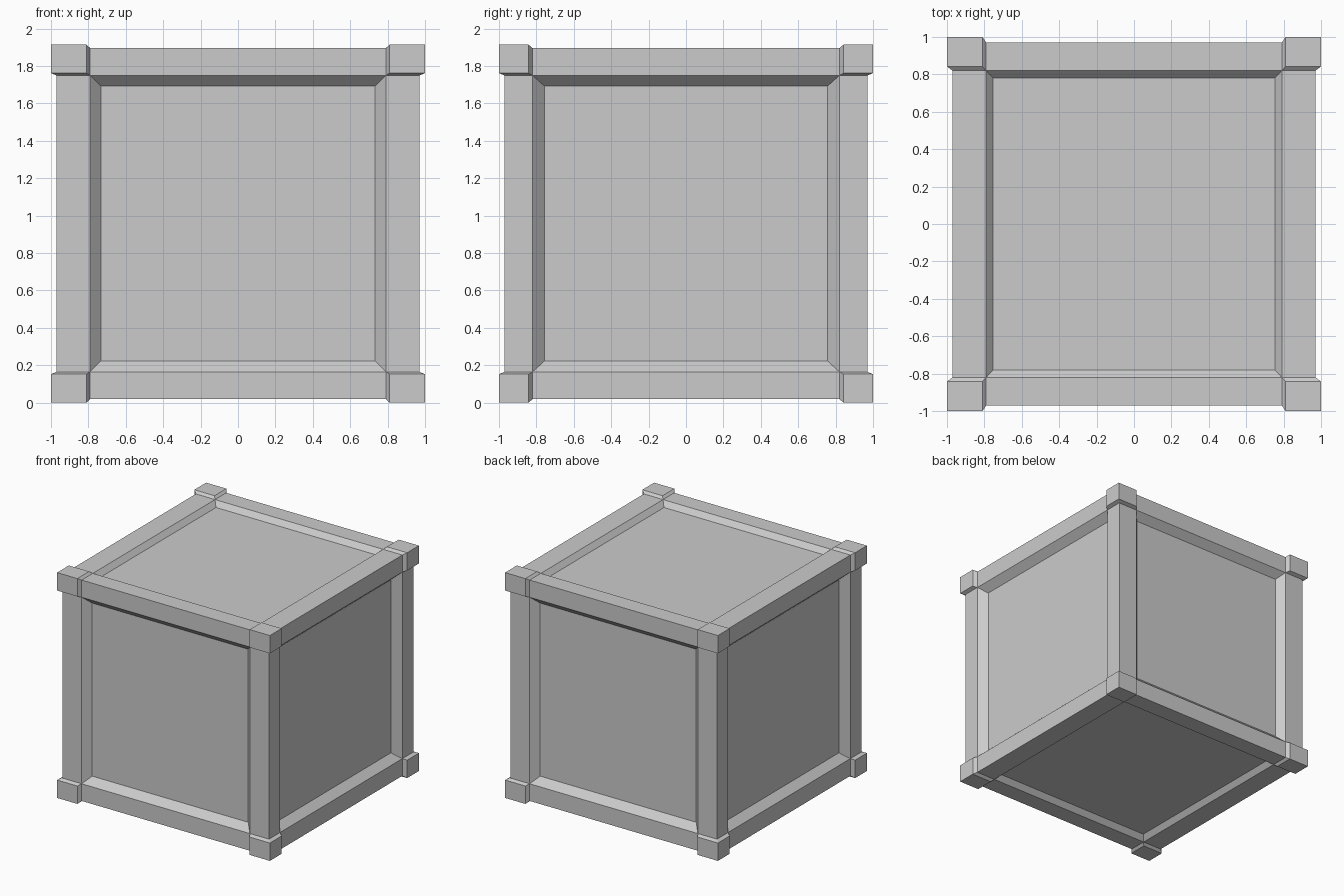
import bpy, bmesh
from itertools import product
from mathutils import Vector

if "Cube" in bpy.data.objects:
    bpy.data.objects.remove(bpy.data.objects["Cube"])

# Half sizes measured from the crate centre (x, y, z)
BLOCK = (1.0, 1.0, 0.957)        # outer faces of the corner blocks
BEAM = (0.97, 0.97, 0.938)       # outer faces of the beams
BLOCK_IN = (0.81, 0.842, 0.805)  # inner edge of a block on its outer face
OPEN = (0.79, 0.82, 0.792)       # opening edge, foot of the block chamfer
# per axis: recess depth of the panel and its half sizes
PANEL = {
    0: (0.063, (0, 0.757, 0.735)),
    1: (0.06, (0.733, 0, 0.735)),
    2: (0.042, (0.753, 0.78, 0)),
}
CENTRE = Vector((0, 0, BLOCK[2]))


def finish(bm, name):
    bmesh.ops.remove_doubles(bm, verts=bm.verts, dist=1e-5)
    bmesh.ops.recalc_face_normals(bm, faces=bm.faces)
    mesh = bpy.data.meshes.new(name)
    bm.to_mesh(mesh)
    bm.free()
    obj = bpy.data.objects.new(name, mesh)
    obj.location = CENTRE
    bpy.context.collection.objects.link(obj)
    return obj


def ring(bm, axis, side, height, half):
    """Four vertices of a rectangle lying across the given axis."""
    u, v = [a for a in range(3) if a != axis]
    verts = []
    for su, sv in ((-1, -1), (1, -1), (1, 1), (-1, 1)):
        co = Vector()
        co[axis], co[u], co[v] = side * height, su * half[u], sv * half[v]
        verts.append(bm.verts.new(co))
    return verts


# Body: beams, sloped recess edges and sunken panels on all six sides
bm = bmesh.new()
for axis, side in product(range(3), (-1, 1)):
    depth, half = PANEL[axis]
    top = BEAM[axis]
    rings = [ring(bm, axis, side, top, BEAM),
             ring(bm, axis, side, top, OPEN),
             ring(bm, axis, side, top - depth, half)]
    for a, b in zip(rings, rings[1:]):
        for i in range(4):
            j = (i + 1) % 4
            bm.faces.new((a[i], a[j], b[j], b[i]))
    bm.faces.new(rings[-1])
finish(bm, "crate_body")

# Corner blocks: raised caps with chamfered inner edges
for sx, sy, sz in product((-1, 1), repeat=3):
    bm = bmesh.new()
    for outer, inner in ((BLOCK, BLOCK_IN), (BEAM, OPEN)):
        for pick in product((0, 1), repeat=3):
            if sum(pick) == 3:
                continue  # fully inner point is buried in the body
            co = [(outer[k], inner[k])[pick[k]] for k in range(3)]
            bm.verts.new((co[0] * sx, co[1] * sy, co[2] * sz))
    hull = bmesh.ops.convex_hull(bm, input=bm.verts)
    loose = [v for v in bm.verts if not v.link_faces]
    bmesh.ops.delete(bm, geom=loose, context='VERTS')
    bmesh.ops.dissolve_limit(bm, angle_limit=0.02, verts=bm.verts, edges=bm.edges)
    name = "corner_block_%s_%s_%s" % ("right" if sx > 0 else "left",
                                      "back" if sy > 0 else "front",
                                      "top" if sz > 0 else "bottom")
    finish(bm, name)
